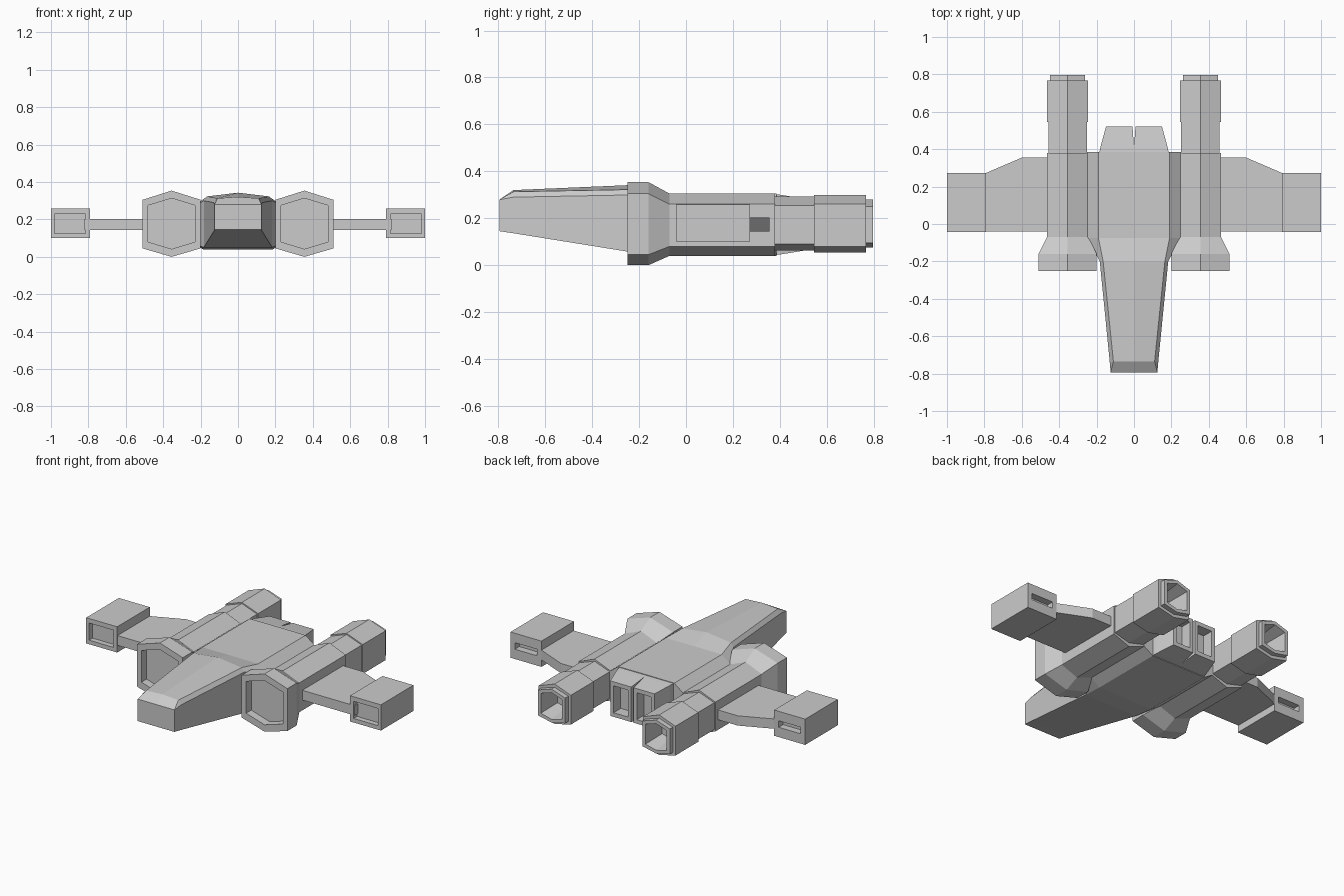
import bpy, bmesh


def loft(name, rings, smooth=False):
    """Skin a list of equal-length point rings, cap both ends."""
    bm = bmesh.new()
    loops = [[bm.verts.new(p) for p in r] for r in rings]
    n = len(loops[0])
    for a, b in zip(loops, loops[1:]):
        for i in range(n):
            j = (i + 1) % n
            bm.faces.new((a[i], a[j], b[j], b[i]))
    bm.faces.new(loops[0])
    bm.faces.new(loops[-1])
    bmesh.ops.remove_doubles(bm, verts=bm.verts, dist=0.0005)
    bmesh.ops.recalc_face_normals(bm, faces=bm.faces)
    me = bpy.data.meshes.new(name)
    bm.to_mesh(me)
    bm.free()
    ob = bpy.data.objects.new(name, me)
    bpy.context.collection.objects.link(ob)
    return ob


def hexagon(s, y, hw, z0, z1, z2, z3, cx=0.355):
    """Upright hexagon with points at top and bottom."""
    pts = [(0, z3), (hw, z2), (hw, z1), (0, z0), (-hw, z1), (-hw, z2)]
    return [(s * (cx + x), y, z) for x, z in pts]


def rect(s, y, x0, x1, z0, z1):
    return [(s * x, y, z) for x, z in ((x0, z0), (x1, z0), (x1, z1), (x0, z1))]


def hull(y, ridge, shoulder, side, low, bottom):
    """Symmetric fuselage section from its right half."""
    half = [shoulder, side, low, bottom]
    pts = [(0, ridge)] + half + [(-x, z) for x, z in reversed(half)]
    return [(x, y, z) for x, z in pts]


# Fuselage: tapered nose, raised cockpit roof, flat rear deck
loft("fuselage", [
    hull(-0.795, 0.28, (0.125, 0.28), (0.125, 0.279), (0.125, 0.145), (0.125, 0.145)),
    hull(-0.735, 0.32, (0.11, 0.313), (0.13, 0.29), (0.13, 0.136), (0.13, 0.136)),
    hull(-0.20, 0.343, (0.165, 0.323), (0.183, 0.30), (0.183, 0.05), (0.183, 0.05)),
    hull(-0.075, 0.306, (0.19, 0.305), (0.25, 0.26), (0.25, 0.08), (0.187, 0.04)),
    hull(0.385, 0.306, (0.19, 0.305), (0.25, 0.26), (0.25, 0.08), (0.187, 0.04)),
])

for s, label in ((1, "right"), (-1, "left")):
    # Central thruster: half of the split tail block, with a recessed outlet
    loft(label + "_tail_thruster", [
        rect(s, 0.37, 0.0, 0.187, 0.042, 0.304),
        rect(s, 0.41, 0.0, 0.18, 0.047, 0.299),
        rect(s, 0.52, 0.008, 0.15, 0.065, 0.28),
        rect(s, 0.52, 0.03, 0.128, 0.09, 0.255),
        rect(s, 0.45, 0.03, 0.128, 0.09, 0.255),
    ])

    # Engine nacelle: intake recess, flared lip, body, neck, nozzle
    loft(label + "_engine", [
        hexagon(s, -0.20, 0.125, 0.042, 0.08, 0.275, 0.313),
        hexagon(s, -0.25, 0.125, 0.042, 0.08, 0.275, 0.313),
        hexagon(s, -0.25, 0.155, 0.0, 0.045, 0.305, 0.354),
        hexagon(s, -0.16, 0.155, 0.0, 0.045, 0.305, 0.354),
        hexagon(s, -0.07, 0.11, 0.04, 0.08, 0.26, 0.305),
        hexagon(s, 0.38, 0.11, 0.04, 0.08, 0.26, 0.305),
        hexagon(s, 0.38, 0.103, 0.063, 0.09, 0.255, 0.292),
        hexagon(s, 0.545, 0.103, 0.063, 0.09, 0.255, 0.292),
        hexagon(s, 0.545, 0.11, 0.055, 0.08, 0.26, 0.30),
        hexagon(s, 0.767, 0.11, 0.055, 0.08, 0.26, 0.30),
        hexagon(s, 0.767, 0.093, 0.075, 0.095, 0.25, 0.28),
        hexagon(s, 0.797, 0.093, 0.075, 0.095, 0.25, 0.28),
        hexagon(s, 0.797, 0.072, 0.095, 0.113, 0.235, 0.258),
        hexagon(s, 0.66, 0.055, 0.115, 0.13, 0.22, 0.24),
    ])

    # Wing: flat plate with a swept-in trailing edge
    plan = [(0.44, -0.04), (0.82, -0.04), (0.82, 0.27), (0.79, 0.273),
            (0.74, 0.295), (0.60, 0.355), (0.44, 0.355)]
    loft(label + "_wing", [[(s * x, y, z) for x, y in plan] for z in (0.143, 0.203)])

    # Wingtip pod: framed front recess and a narrow rear slot
    loft(label + "_wingtip_pod", [
        rect(s, -0.01, 0.815, 0.98, 0.125, 0.23),
        rect(s, -0.043, 0.815, 0.98, 0.125, 0.23),
        rect(s, -0.043, 0.79, 1.0, 0.10, 0.258),
        rect(s, 0.273, 0.79, 1.0, 0.10, 0.258),
        rect(s, 0.273, 0.82, 0.97, 0.16, 0.20),
        rect(s, 0.23, 0.82, 0.97, 0.16, 0.20),
    ])
